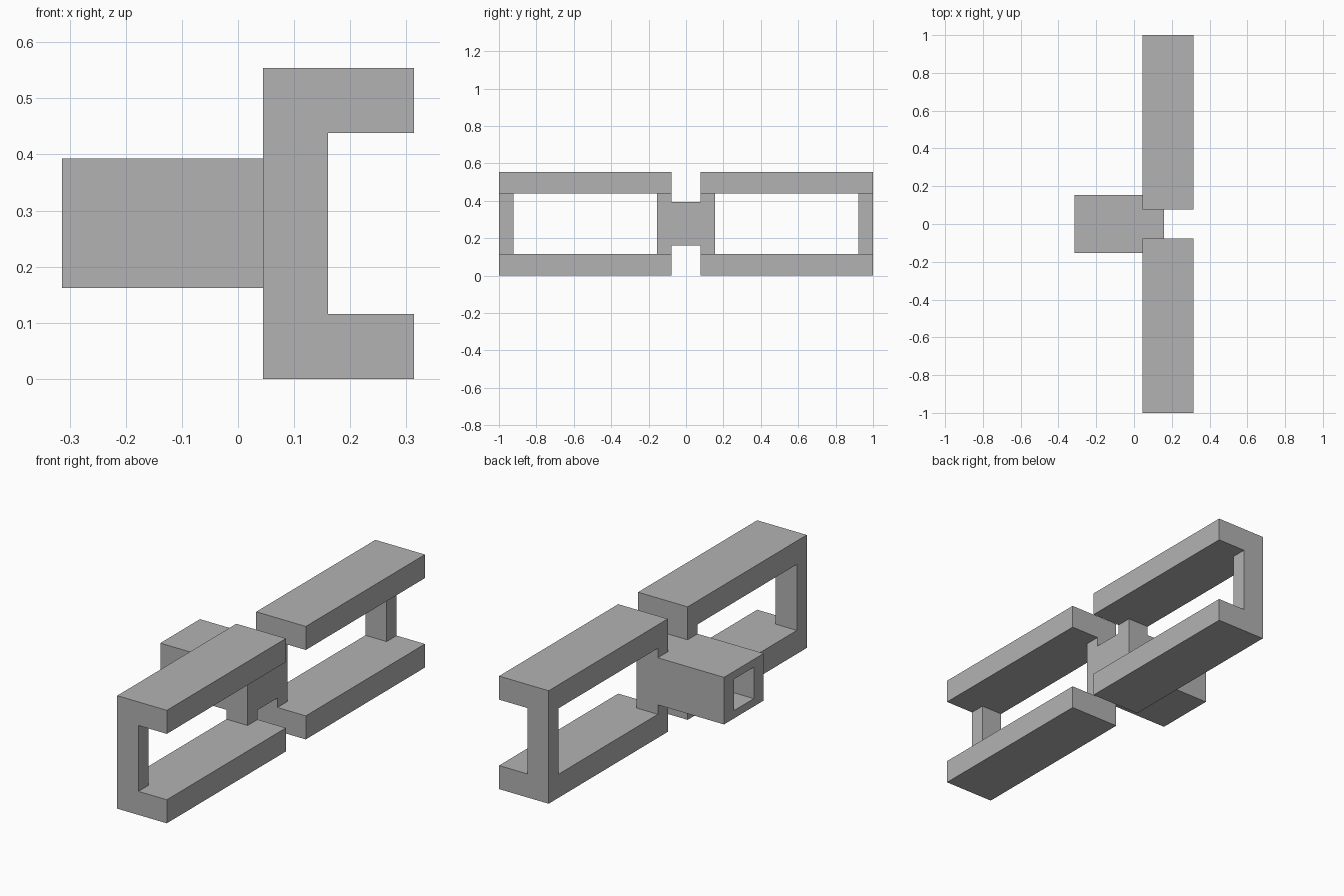
import bpy
import bmesh
from mathutils import Vector

default = bpy.data.objects.get("Cube")
if default:
    bpy.data.objects.remove(default, do_unlink=True)

U = 1 / 13                      # wall module
BAR = 1.5 * U                   # rail and post thickness
HEIGHT = 0.554
MID = HEIGHT / 2
BACK, POST, FRONT = 0.045, 0.16, 0.314   # key planes along x

grey = bpy.data.materials.new("matte_grey")
grey.use_nodes = True
colour = (0.448, 0.448, 0.448, 1)
grey.diffuse_color = colour
grey.node_tree.nodes["Principled BSDF"].inputs["Base Color"].default_value = colour


def extrude(name, points, offset):
    """Solid made by sweeping a flat polygon along an offset."""
    bm = bmesh.new()
    face = bm.faces.new([bm.verts.new(p) for p in points])
    swept = bmesh.ops.extrude_face_region(bm, geom=[face], use_keep_orig=True)
    verts = [g for g in swept["geom"] if isinstance(g, bmesh.types.BMVert)]
    bmesh.ops.translate(bm, vec=Vector(offset), verts=verts)
    bmesh.ops.recalc_face_normals(bm, faces=bm.faces)
    mesh = bpy.data.meshes.new(name)
    bm.to_mesh(mesh)
    bm.free()
    mesh.materials.append(grey)
    obj = bpy.data.objects.new(name, mesh)
    bpy.context.collection.objects.link(obj)
    return obj


def cut_box(obj, low, high):
    """Subtract an axis-aligned box and discard the cutter."""
    (x0, y0, z0), (x1, y1, z1) = low, high
    corners = [(x0, y0, z0), (x1, y0, z0), (x1, y1, z0), (x0, y1, z0)]
    cutter = extrude("cutter", corners, (0, 0, z1 - z0))
    cutter.hide_render = True
    mod = obj.modifiers.new("opening", "BOOLEAN")
    mod.operation = "DIFFERENCE"
    mod.solver = "EXACT"
    mod.object = cutter
    bpy.context.view_layer.objects.active = obj
    bpy.ops.object.modifier_apply(modifier=mod.name)
    bpy.data.objects.remove(cutter, do_unlink=True)


# Channel frames: C profile swept along y, with a window through the web
channel = [(BACK, 0), (FRONT, 0), (FRONT, BAR), (POST, BAR),
           (POST, HEIGHT - BAR), (FRONT, HEIGHT - BAR),
           (FRONT, HEIGHT), (BACK, HEIGHT)]
for name, start in (("front_frame", -1), ("rear_frame", U)):
    frame = extrude(name, [(x, start, z) for x, z in channel], (0, 1 - U, 0))
    cut_box(frame, (0, start + U, BAR), (FRONT + U, start + 1 - 2 * U, HEIGHT - BAR))

# Central hub: T outline joining both frames, with a square blind socket
half = [(-FRONT, 2 * U), (BACK, 2 * U), (BACK, U), (POST, U)]
outline = half + [(x, -y) for x, y in reversed(half)]
hub = extrude("socket_hub", [(x, y, MID - BAR) for x, y in outline], (0, 0, 2 * BAR))
cut_box(hub, (-FRONT - U, -U, MID - U), (BACK, U, MID + U))
